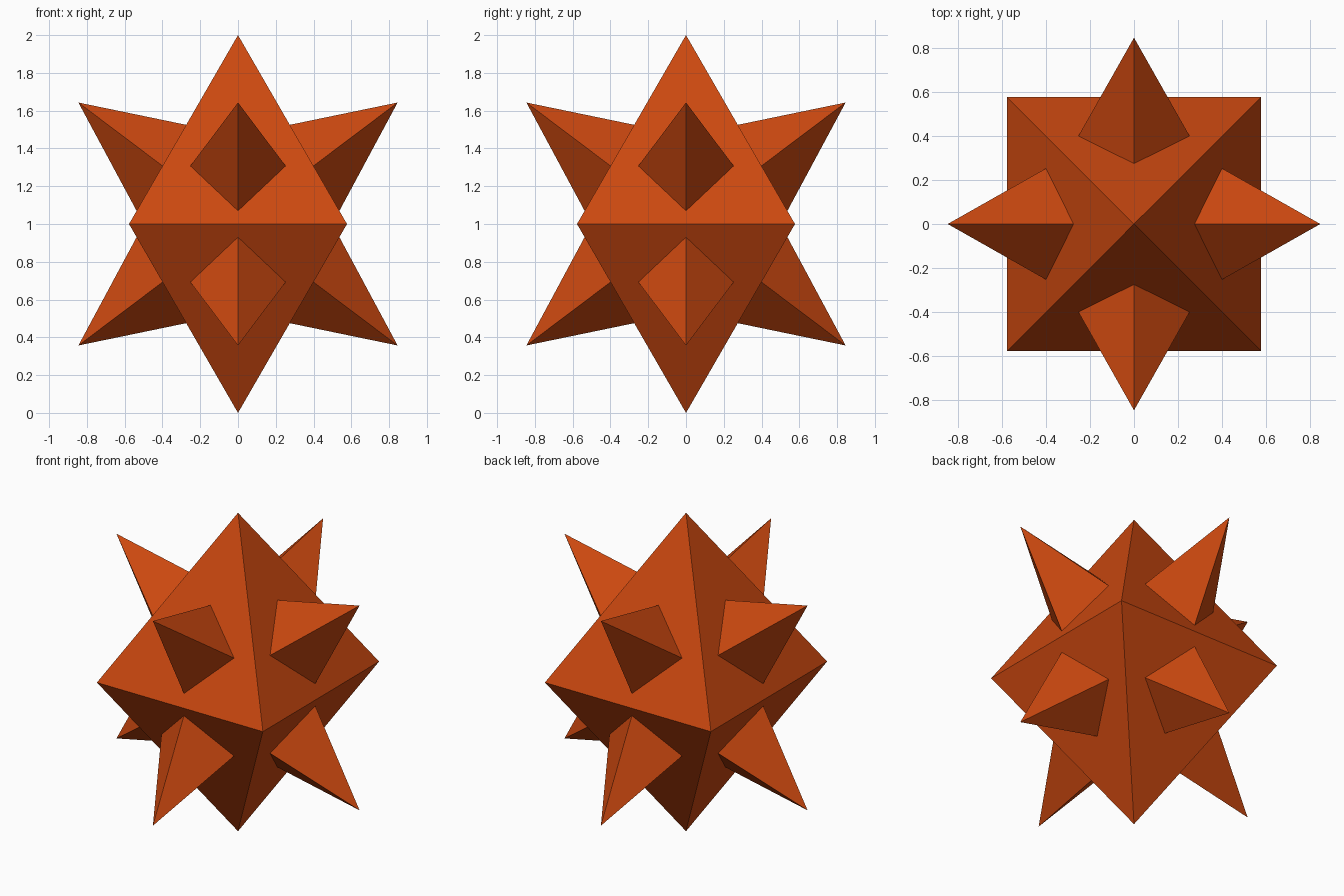
import bpy, bmesh, math
from mathutils import Matrix, Vector

if "Cube" in bpy.data.objects:
    bpy.data.objects.remove(bpy.data.objects["Cube"])

mat = bpy.data.materials.new("burnt_orange")
mat.diffuse_color = (0.6, 0.065, 0.005, 1)
mat.use_nodes = True
mat.node_tree.nodes["Principled BSDF"].inputs["Base Color"].default_value = mat.diffuse_color


def add_object(name, bm):
    bmesh.ops.recalc_face_normals(bm, faces=bm.faces)
    me = bpy.data.meshes.new(name)
    bm.to_mesh(me)
    bm.free()
    me.materials.append(mat)
    ob = bpy.data.objects.new(name, me)
    ob.location.z = 1
    bpy.context.collection.objects.link(ob)


# Core: square bipyramid, tips up and down
W = 0.577
bm = bmesh.new()
ring = [bm.verts.new(p) for p in ((-W, -W, 0), (W, -W, 0), (W, W, 0), (-W, W, 0))]
for z in (1, -1):
    tip = bm.verts.new((0, 0, z))
    for i in range(4):
        bm.faces.new((ring[i], ring[(i + 1) % 4], tip))
add_object("core", bm)

# Spikes: four-sided pyramids, one through each core face, base sunk into the core
TIP = Vector((0, -0.845, 0.643))
ON_FACE = [(0, -0.274, 0.525), (0.252, -0.4, 0.308), (0, -0.537, 0.07), (-0.252, -0.4, 0.308)]
SINK = 1.06


def spike(name, angle, side):
    bm = bmesh.new()
    tip = bm.verts.new(TIP)
    base = [bm.verts.new(TIP + (Vector(p) - TIP) * SINK) for p in ON_FACE]
    for i in range(4):
        bm.faces.new((tip, base[i], base[(i + 1) % 4]))
    bm.faces.new(base)
    m = Matrix.Rotation(angle, 4, 'Z') @ Matrix.Diagonal((1, 1, side, 1))
    bmesh.ops.transform(bm, matrix=m, verts=bm.verts)
    add_object(name, bm)


for level, side in (("upper", 1), ("lower", -1)):
    for i, where in enumerate(("front", "right", "back", "left")):
        spike(f"{level}_{where}_spike", i * math.pi / 2, side)
